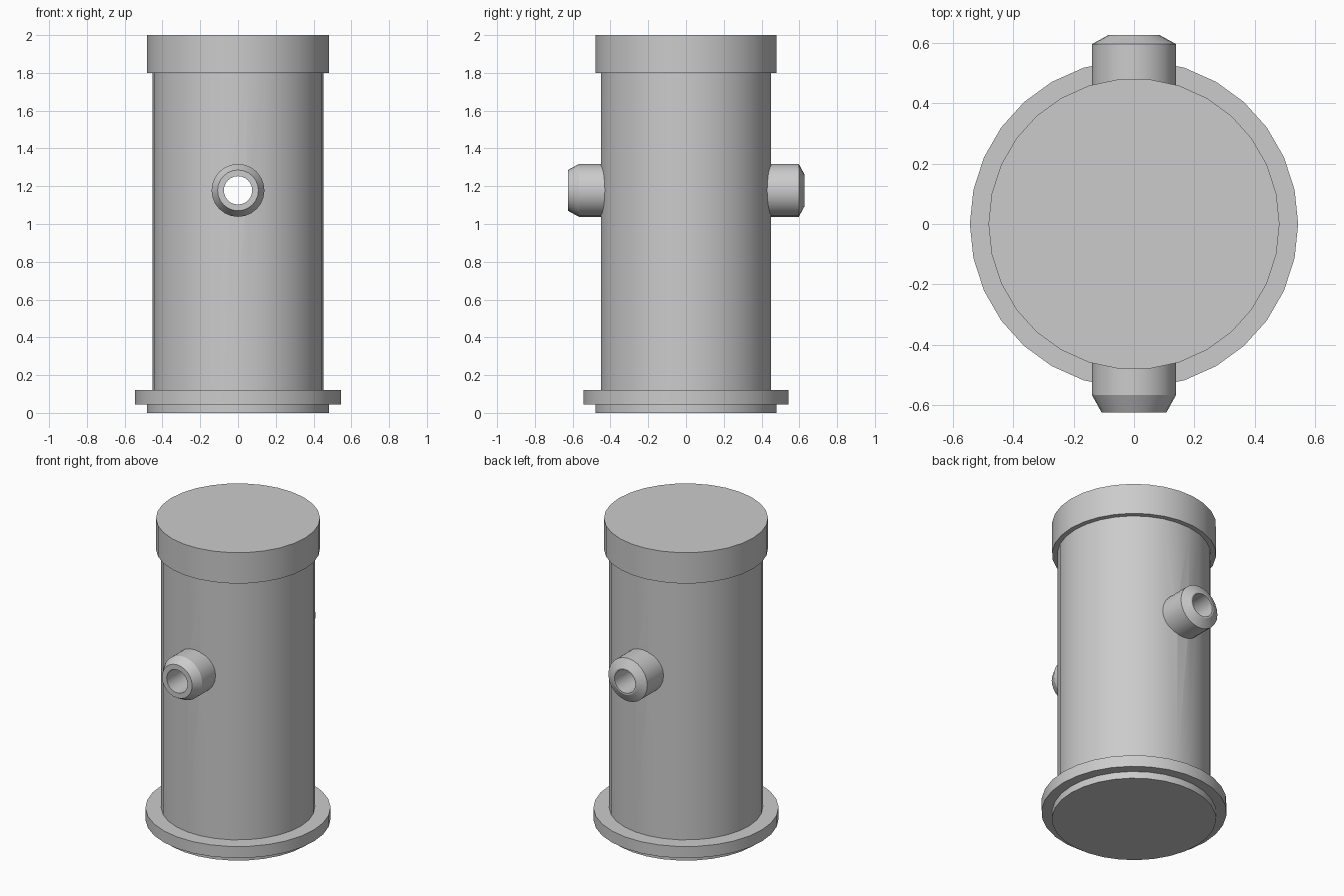
import bpy, bmesh, math
from mathutils import Matrix

cube = bpy.data.objects.get("Cube")
if cube:
    bpy.data.objects.remove(cube, do_unlink=True)

grey = bpy.data.materials.new("plain grey")
grey.use_nodes = True
grey.diffuse_color = (0.6, 0.6, 0.6, 1)
grey.node_tree.nodes["Principled BSDF"].inputs["Base Color"].default_value = (0.6, 0.6, 0.6, 1)

BORE_Z = 1.178


def lathe(name, profile, sides, matrix=Matrix()):
    """Turn (radius, height) points about the z axis, with flat end caps."""
    bm = bmesh.new()
    rings = []
    for r, h in profile:
        angles = [math.tau * i / sides for i in range(sides)]
        rings.append([bm.verts.new((r * math.cos(a), r * math.sin(a), h)) for a in angles])
    for low, high in zip(rings, rings[1:]):
        for i in range(sides):
            j = (i + 1) % sides
            bm.faces.new((low[i], low[j], high[j], high[i]))
    bm.faces.new(rings[0][::-1])
    bm.faces.new(rings[-1])
    bmesh.ops.recalc_face_normals(bm, faces=bm.faces)
    bm.transform(matrix)
    mesh = bpy.data.meshes.new(name)
    bm.to_mesh(mesh)
    bm.free()
    mesh.materials.append(grey)
    obj = bpy.data.objects.new(name, mesh)
    bpy.context.collection.objects.link(obj)
    return obj


def select(obj):
    bpy.ops.object.select_all(action='DESELECT')
    obj.select_set(True)
    bpy.context.view_layer.objects.active = obj


def along_y(sign):
    """Lay a turned part along +y or -y at the height of the bore."""
    return Matrix.Translation((0, 0, BORE_Z)) @ Matrix.Rotation(-sign * math.pi / 2, 4, 'X')


# Barrel with base disc, flange and top cap
barrel = lathe("barrel", [(0.483, 0), (0.483, 0.045), (0.545, 0.045), (0.545, 0.12),
                          (0.452, 0.12), (0.452, 1.8), (0.483, 1.8), (0.483, 2)], 30)

# Side nozzles, the front one with the longer chamfer
front_nozzle = lathe("front_nozzle", [(0.14, 0.41), (0.14, 0.567), (0.108, 0.625)], 24, along_y(-1))
back_nozzle = lathe("back_nozzle", [(0.14, 0.41), (0.14, 0.597), (0.085, 0.627)], 24, along_y(1))

# Bore running right through from front to back
cutter = lathe("bore_cutter", [(0.075, -1), (0.075, 1)], 24, along_y(1))
cutter.hide_render = True
for part in (barrel, front_nozzle, back_nozzle):
    select(part)
    cut = part.modifiers.new("bore", 'BOOLEAN')
    cut.operation = 'DIFFERENCE'
    cut.solver = 'EXACT'
    cut.object = cutter
    bpy.ops.object.modifier_apply(modifier=cut.name)
    bpy.ops.object.shade_smooth_by_angle(angle=math.radians(25))
bpy.data.objects.remove(cutter, do_unlink=True)
